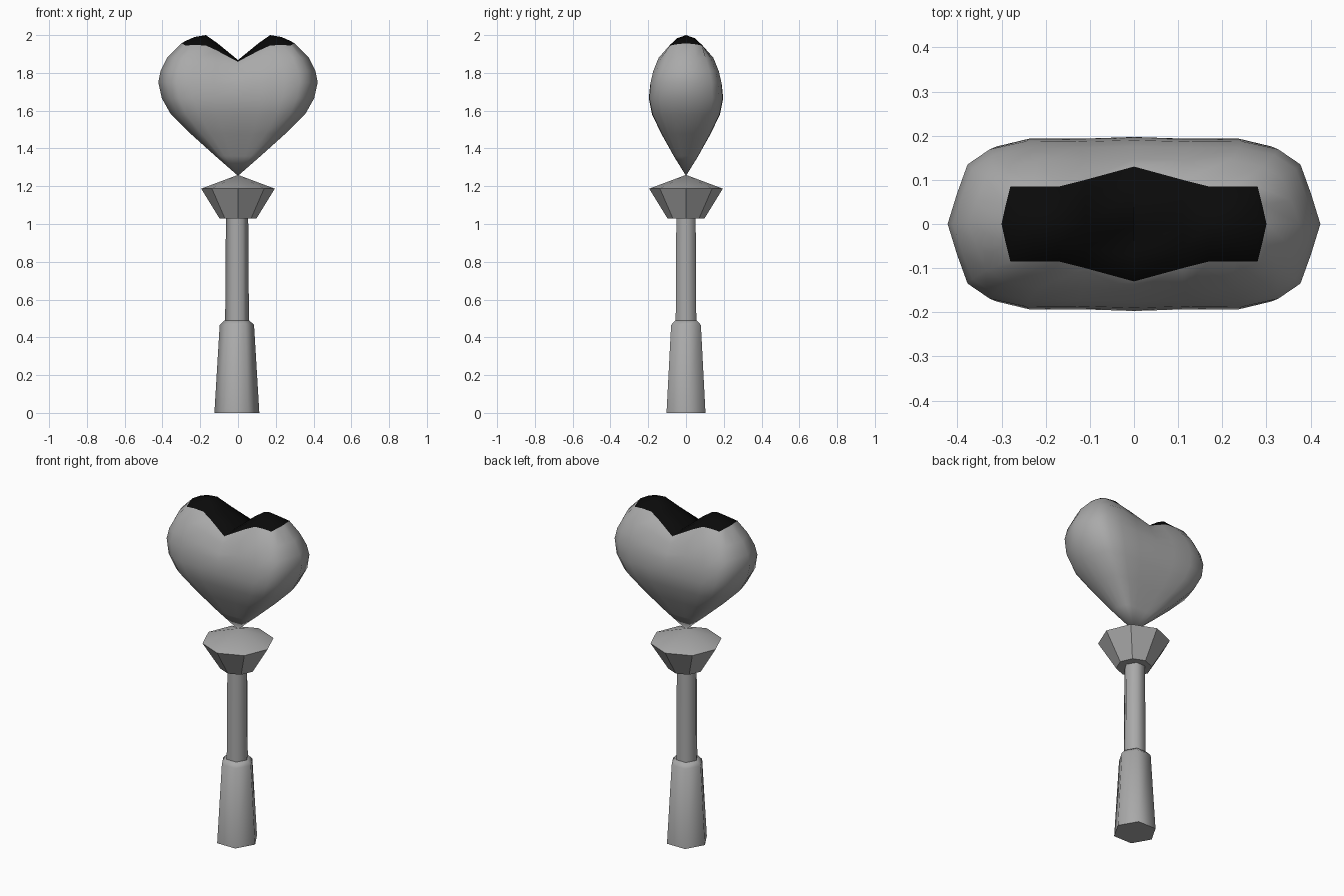
import bpy, bmesh, math

cube = bpy.data.objects.get("Cube")
if cube:
    bpy.data.objects.remove(cube, do_unlink=True)


def material(name, value):
    m = bpy.data.materials.new(name)
    m.use_nodes = True
    m.diffuse_color = (value, value, value, 1)
    m.node_tree.nodes["Principled BSDF"].inputs["Base Color"].default_value = (value, value, value, 1)
    return m


GREY = material("stone grey", 0.4)
BLACK = material("black", 0.003)


def loft(name, rings, angle, cap_from=None):
    """Skin a stack of equal rings; faces from ring cap_from upward are black."""
    bm = bmesh.new()
    rows = [[bm.verts.new(p) for p in ring] for ring in rings]
    n = len(rows[0])
    for k, (low, high) in enumerate(zip(rows, rows[1:])):
        for i in range(n):
            j = (i + 1) % n
            f = bm.faces.new((low[i], low[j], high[j], high[i]))
            f.material_index = int(cap_from is not None and k >= cap_from)
    bm.faces.new(rows[0][::-1])
    bm.faces.new(rows[-1]).material_index = int(cap_from is not None)
    bmesh.ops.remove_doubles(bm, verts=bm.verts, dist=0.0005)
    bmesh.ops.recalc_face_normals(bm, faces=bm.faces)
    me = bpy.data.meshes.new(name)
    bm.to_mesh(me)
    bm.free()
    me.materials.append(GREY)
    if cap_from is not None:
        me.materials.append(BLACK)
    ob = bpy.data.objects.new(name, me)
    bpy.context.collection.objects.link(ob)
    bpy.ops.object.select_all(action="DESELECT")
    ob.select_set(True)
    bpy.context.view_layer.objects.active = ob
    bpy.ops.object.shade_smooth_by_angle(angle=math.radians(angle))
    return ob


def polygon(sides, r, z, cx=0.0):
    return [(cx + r * math.cos(math.tau * i / sides), r * math.sin(math.tau * i / sides), z)
            for i in range(sides)]


def mirror_ring(quarter):
    """Complete a quarter outline, from +x round to +y, into a closed ring."""
    half = quarter + [(-x, y, z) for x, y, z in quarter[-2::-1]]
    return half + [(x, -y, z) for x, y, z in half[-2:0:-1]]


# Handle: hexagonal grip with bevelled top, slim shaft, octagonal guard
loft("grip", [polygon(6, r, z, -0.006) for r, z in ((0.119, 0), (0.091, 0.465), (0.066, 0.49))], 65)
loft("shaft", [polygon(6, r, z, -0.005) for r, z in ((0.063, 0.48), (0.059, 1.04))], 65)
loft("guard", [polygon(8, r, z) for r, z in ((0.097, 1.028), (0.195, 1.187), (0, 1.26))], 30)

# Heart body: rounded oblong rings that sag toward the notch
outline = [(1, 0), (0.95, 0.36), (0.893, 0.71), (0.774, 0.89), (0.58, 0.985), (0.3, 0.98), (0, 1)]
levels = [(0, 0, 1.255, 0), (0.12, 0.065, 1.36, 0), (0.25, 0.13, 1.477, 0),
          (0.355, 0.18, 1.58, 0), (0.403, 0.197, 1.665, 0), (0.422, 0.19, 1.75, 0.015),
          (0.41, 0.176, 1.81, 0.035), (0.375, 0.147, 1.88, 0.06)]
rings = [mirror_ring([(a * x, b * y, z - sag * max(0, 1 - a * x / 0.2)) for x, y in outline])
         for a, b, z, sag in levels]

# Black cap: rim, halfway ring, then the ridge line along the lobes
rim = [(0.3, 0, 1.957), (0.29, 0.045, 1.952), (0.28, 0.085, 1.945), (0.23, 0.085, 1.948),
       (0.17, 0.085, 1.945), (0.11, 0.1, 1.918), (0, 0.13, 1.86)]
ridge = [1.957, 1.962, 1.968, 1.99, 2.0, 1.958, 1.868]
cap_start = len(rings)
for t, lift in ((0, 0), (0.45, 0.7), (1, 1)):
    rings.append(mirror_ring([(x, y * (1 - t), z + (top - z) * lift)
                              for (x, y, z), top in zip(rim, ridge)]))
# The ridge ring is flat, so its closing face is dropped after skinning
heart = loft("heart", rings, 70, cap_start)
bm = bmesh.new()
bm.from_mesh(heart.data)
bmesh.ops.delete(bm, geom=[f for f in bm.faces if f.calc_area() < 1e-7], context="FACES_ONLY")
bm.to_mesh(heart.data)
bm.free()
